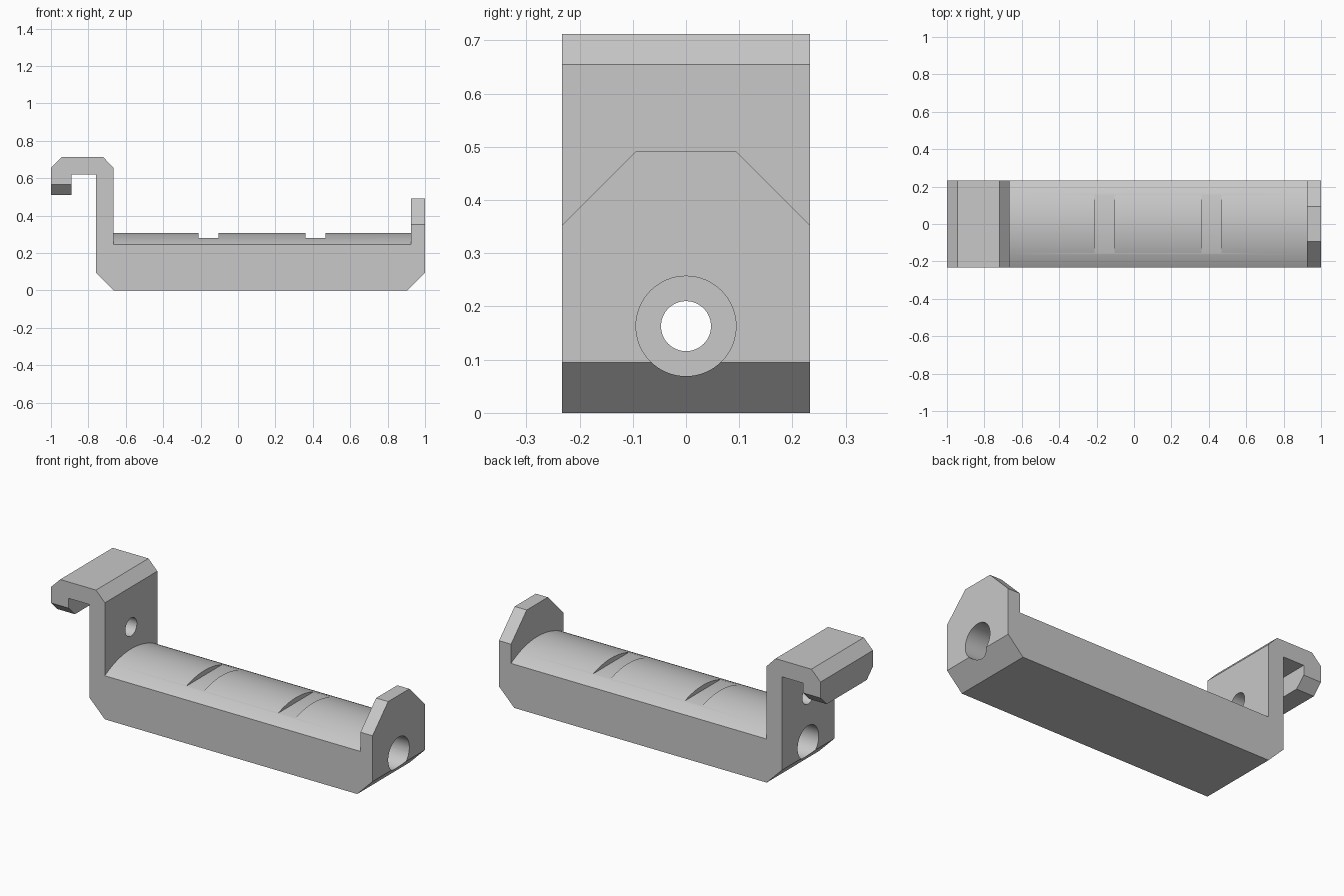
import bpy, bmesh, math

cube = bpy.data.objects.get("Cube")
if cube:
    bpy.data.objects.remove(cube, do_unlink=True)

HALF = 0.233          # half depth of the whole bracket
FLOOR = 0.245         # height of the crowned deck at its long edges
BORE_Z = 0.163

grey = bpy.data.materials.new("plain_grey")
grey.use_nodes = True
grey.diffuse_color = (0.58, 0.58, 0.58, 1)
grey.node_tree.nodes["Principled BSDF"].inputs["Base Color"].default_value = (0.58, 0.58, 0.58, 1)


def prism(name, points, axis, lo, hi):
    """Extrude a 2D outline along x (outline in y, z) or along y (outline in x, z)."""
    def place(p, t):
        return (t, p[0], p[1]) if axis == "x" else (p[0], t, p[1])
    bm = bmesh.new()
    a = [bm.verts.new(place(p, lo)) for p in points]
    b = [bm.verts.new(place(p, hi)) for p in points]
    bm.faces.new(a)
    bm.faces.new(b)
    n = len(points)
    for i in range(n):
        j = (i + 1) % n
        bm.faces.new((a[i], a[j], b[j], b[i]))
    bmesh.ops.recalc_face_normals(bm, faces=bm.faces)
    mesh = bpy.data.meshes.new(name)
    bm.to_mesh(mesh)
    bm.free()
    mesh.materials.append(grey)
    obj = bpy.data.objects.new(name, mesh)
    bpy.context.collection.objects.link(obj)
    return obj


def circle(radius, z, n=64):
    return [(radius * math.cos(math.tau * i / n), z + radius * math.sin(math.tau * i / n))
            for i in range(n)]


def cut(name, points, axis, lo, hi):
    """Subtract a prism from the bracket."""
    cutter = prism(name, points, axis, lo, hi)
    cutter.hide_render = True
    mod = bracket.modifiers.new(name, "BOOLEAN")
    mod.operation = "DIFFERENCE"
    mod.solver = "EXACT"
    mod.object = cutter
    bpy.ops.object.modifier_apply(modifier=mod.name)
    bpy.data.objects.remove(cutter, do_unlink=True)


# Side outline: base, rear post and hook
bracket = prism("hook_bracket", [
    (-0.665, 0), (0.905, 0), (1, 0.095), (1, 0.655), (-0.665, 0.655),
    (-0.72, 0.712), (-0.943, 0.712), (-1, 0.655), (-1, 0.51), (-0.89, 0.51),
    (-0.89, 0.62), (-0.76, 0.62), (-0.76, 0.095)], "y", -HALF, HALF)
bpy.context.view_layer.objects.active = bracket
bracket.select_set(True)

# Open space above the gently crowned deck
rise = 0.062
R = (HALF ** 2 + rise ** 2) / (2 * rise)
centre = FLOOR + rise - R
span = math.asin((HALF + 0.02) / R)
arc = [(R * math.sin(a), centre + R * math.cos(a))
       for a in (span * (i / 24 - 1) for i in range(49))]
cut("deck_space", arc + [(0.3, 1), (-0.3, 1)], "x", -0.665, 0.925)

# Sloped corners of the end plate
cut("plate_top", [(-0.3, 0.286), (-0.094, 0.492), (0.094, 0.492), (0.3, 0.286),
                  (0.3, 1), (-0.3, 1)], "x", 0.9, 1.1)

# Strap slots across the crown
for lo, hi in ((-0.21, -0.103), (0.36, 0.467)):
    cut("slot", [(lo, 0.28), (hi, 0.28), (hi, 0.6), (lo, 0.6)], "y", -0.3, 0.3)

# Chamfered ends of the hook lip
for s in (-1, 1):
    cut("lip_chamfer", [(s * 0.168, 0.5), (s * 0.243, 0.575), (s * 0.3, 0.5)],
        "x", -1.1, -0.82)

# Lengthwise bore, wide at both ends, and the screw hole in the post
cut("narrow_bore", circle(0.047, BORE_Z), "x", -0.9, 1.1)
cut("wide_bore_front", circle(0.094, BORE_Z), "x", 0.5, 1.1)
cut("wide_bore_rear", circle(0.094, BORE_Z), "x", -0.9, -0.3)
cut("post_hole", circle(0.051, 0.43), "x", -0.82, -0.6)

bpy.ops.object.shade_smooth_by_angle(angle=math.radians(20))
